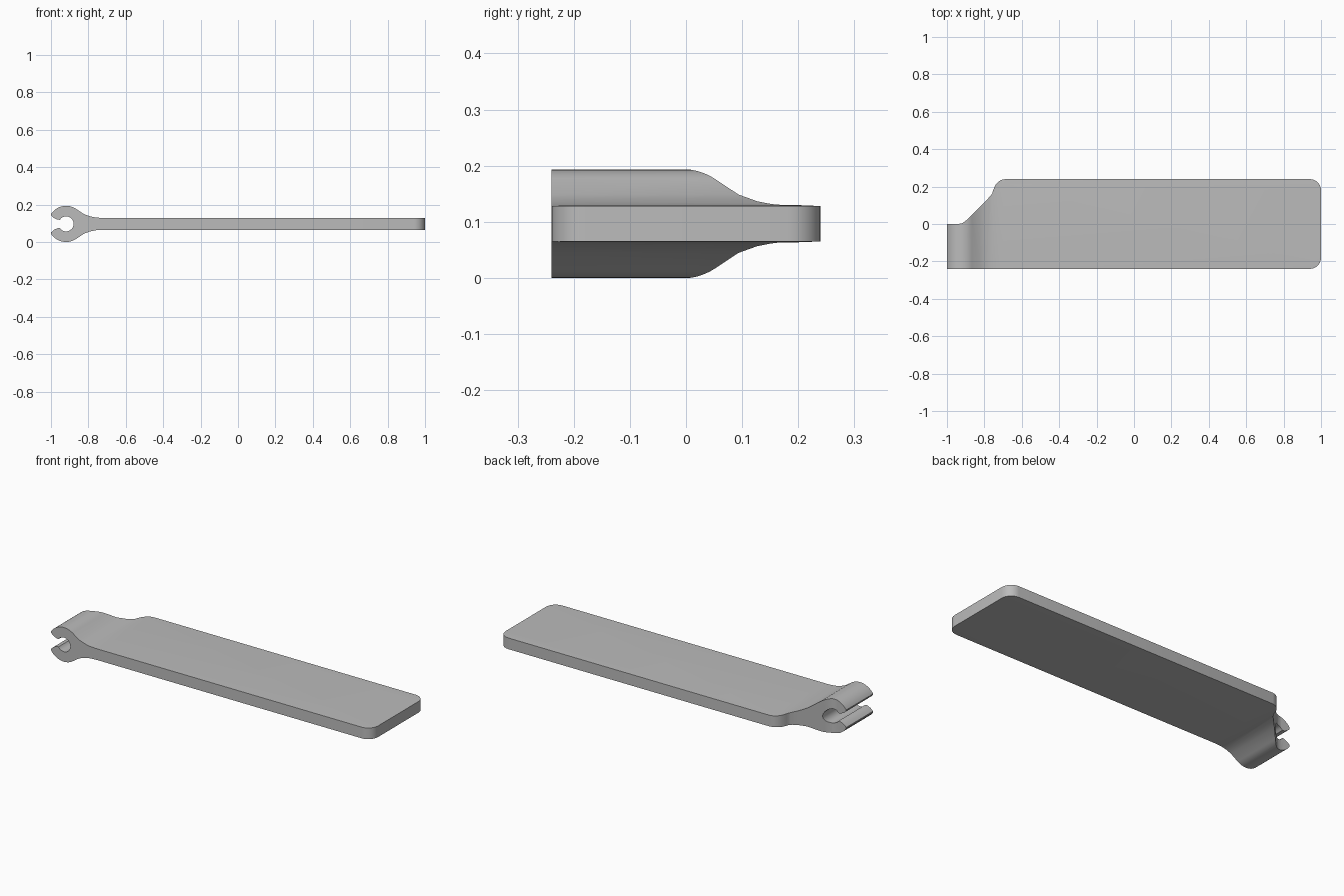
import bpy, bmesh
from math import cos, sin, radians, pi
from mathutils import Vector

old = bpy.data.objects.get("Cube")
if old:
    bpy.data.objects.remove(old, do_unlink=True)

MID = 0.0965       # height of the symmetry plane
HALF = 0.0315      # half thickness of the paddle
HOOK_X = -0.919    # centre of the open hook

grey = bpy.data.materials.new("plain grey")
grey.use_nodes = True
grey.diffuse_color = (0.5, 0.5, 0.5, 1)
grey.node_tree.nodes["Principled BSDF"].inputs["Base Color"].default_value = (0.5, 0.5, 0.5, 1)


def arc(cx, cy, r, start, end, steps):
    angles = [radians(start + (end - start) * i / steps) for i in range(steps + 1)]
    return [(cx + r * cos(a), cy + r * sin(a)) for a in angles]


def prism(name, points, offset):
    """Extrude a closed outline of 3D points along offset."""
    bm = bmesh.new()
    face = bm.faces.new([bm.verts.new(p) for p in points])
    side = bmesh.ops.extrude_face_region(bm, geom=[face])
    moved = [g for g in side["geom"] if isinstance(g, bmesh.types.BMVert)]
    bmesh.ops.translate(bm, verts=moved, vec=Vector(offset))
    bmesh.ops.recalc_face_normals(bm, faces=bm.faces)
    mesh = bpy.data.meshes.new(name)
    bm.to_mesh(mesh)
    bm.free()
    mesh.materials.append(grey)
    obj = bpy.data.objects.new(name, mesh)
    bpy.context.collection.objects.link(obj)
    return obj


# Side profile, upper half: paddle, blended neck, hook, flared mouth, round hole
upper = [(1.0, HALF), (-0.72, HALF), (-0.76, 0.034), (-0.79, 0.040), (-0.823, 0.052)]
upper += arc(HOOK_X, 0, 0.0965, 57, 147, 18)
upper += [(-1.0, 0.046), (-0.985, 0.032), (-0.965, 0.023)]
upper += arc(HOOK_X, 0, 0.04, 147, 0, 16)
paddle_edge = upper[0]
hole_end = upper[-1]

# The two halves meet along the middle plane at the hole and the far end
lower = [(x, -z) for x, z in reversed(upper[:-1])]
profile = [(x, -0.24, z + MID) for x, z in upper + lower]
body = prism("paddle_with_hook", profile, (0, 0.48, 0))

# Plan outline: rounded far end, angled shoulder down to the half-width hook
plan = [(-1.1, -0.3), (0.94, -0.3)]
plan = [(-1.1, -0.24)] + arc(0.94, -0.18, 0.06, -90, 0, 8) + arc(0.94, 0.18, 0.06, 0, 90, 8)
plan += [(-0.69, 0.24), (-0.712, 0.235), (-0.73, 0.222), (-0.743, 0.205), (-0.753, 0.18),
         (-0.758, 0.163), (-0.77, 0.147), (-0.89, 0.026), (-0.905, 0.013), (-0.92, 0.004),
         (-0.94, 0), (-1.1, 0)]
cutter = prism("plan_cutter", [(x, y, -0.1) for x, y in plan], (0, 0, 0.5))
cutter.hide_render = True

cut = body.modifiers.new("plan shape", 'BOOLEAN')
cut.operation = 'INTERSECT'
cut.solver = 'EXACT'
cut.object = cutter
bpy.ops.object.select_all(action='DESELECT')
bpy.context.view_layer.objects.active = body
body.select_set(True)
bpy.ops.object.modifier_apply(modifier=cut.name)
bpy.data.objects.remove(cutter, do_unlink=True)

# Very shallow raised panel on the broad faces
bm = bmesh.new()
bm.from_mesh(body.data)
bmesh.ops.dissolve_limit(bm, angle_limit=radians(0.5), verts=bm.verts, edges=bm.edges)
broad = [f for f in bm.faces if abs(f.normal.z) > 0.999 and f.calc_area() > 0.3]
for f in broad:
    bmesh.ops.inset_region(bm, faces=[f], thickness=0.025, depth=0.001)
bm.to_mesh(body.data)
bm.free()

bpy.ops.object.shade_smooth_by_angle(angle=radians(25))
